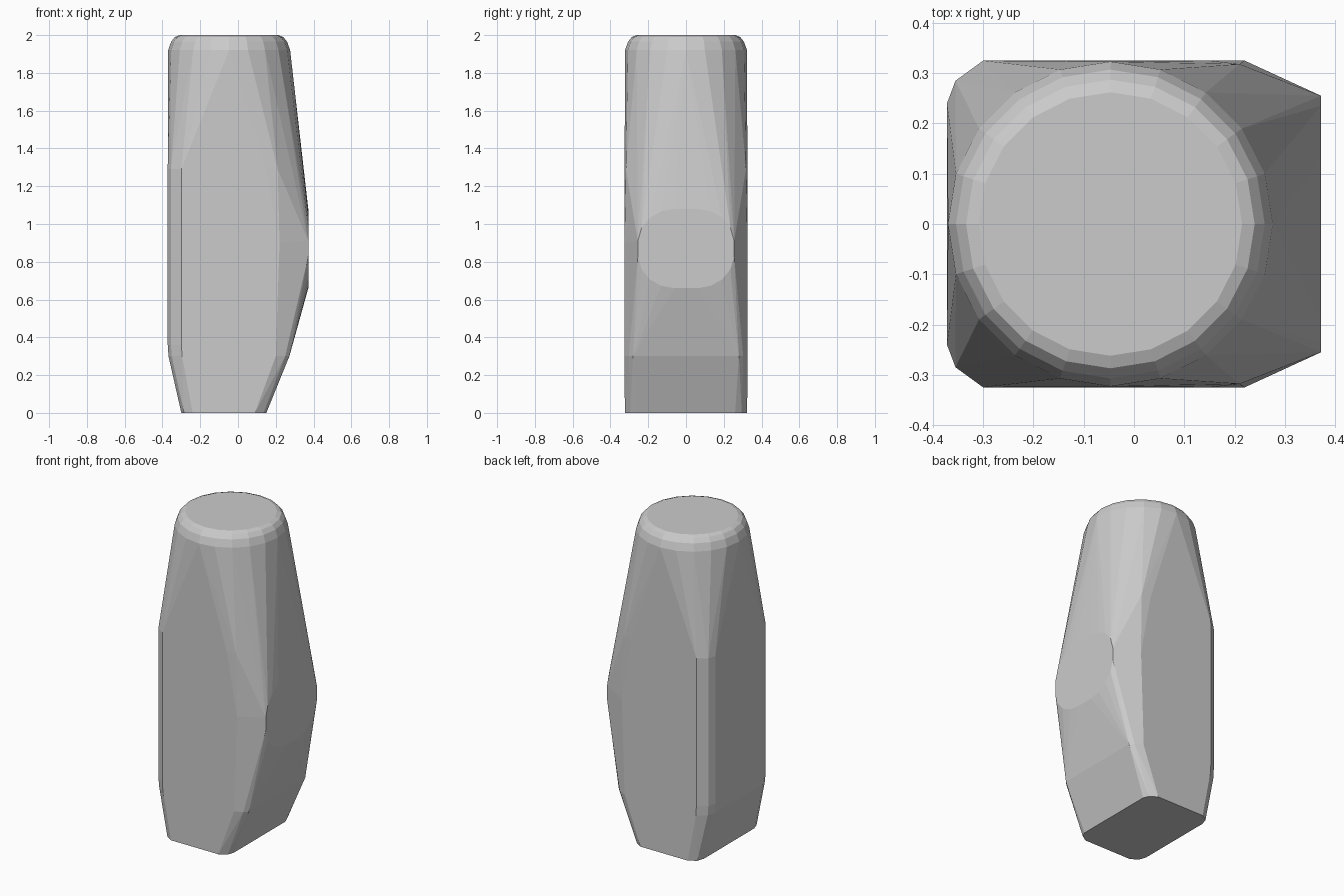
import bpy, bmesh
from math import cos, sin, pi, radians

if "Cube" in bpy.data.objects:
    bpy.data.objects.remove(bpy.data.objects["Cube"])

bm = bmesh.new()


def add(points):
    for p in points:
        bm.verts.new(p)


def ring(z, r, n=20, cx=-0.047):
    # round section towards the top
    add([(cx + r * cos(2 * pi * i / n), r * sin(2 * pi * i / n), z) for i in range(n)])


def section(z, half_profile):
    # section mirrored front to back
    add([(x, s * y, z) for x, y in half_profile for s in (-1, 1)])


# wedge-shaped foot
section(0.0, [(-0.30, 0.25), (-0.285, 0.295), (-0.24, 0.324),
              (0.09, 0.324), (0.135, 0.295), (0.15, 0.26)])
# lower and upper limits of the straight body
left = [(-0.372, 0.24), (-0.355, 0.285), (-0.30, 0.325)]
section(0.30, [(x + 0.004, y) for x, y in left] + [(0.20, 0.325), (0.25, 0.303), (0.272, 0.28)])
section(0.36, left)
section(1.29, left + [(0.15, 0.325), (0.21, 0.318), (0.24, 0.295)])
section(0.90, [(0.22, 0.325)])

# oval flat on the right-hand bulge
for y, z in [(0.255, 0.04), (0.235, 0.11), (0.19, 0.165), (0.13, 0.197), (0.06, 0.21)]:
    add([(0.372, sy * y, 0.87 + sz * z) for sy in (-1, 1) for sz in (-1, 1)])

# rounded top rim
ring(1.92, 0.323)
ring(1.965, 0.307)
ring(1.99, 0.287)
ring(2.0, 0.262)

# skin everything with one convex surface
res = bmesh.ops.convex_hull(bm, input=bm.verts[:])
bmesh.ops.delete(bm, geom=[v for v in bm.verts if not v.link_faces], context='VERTS')
bmesh.ops.dissolve_limit(bm, angle_limit=radians(1), verts=bm.verts[:], edges=bm.edges[:])
bmesh.ops.recalc_face_normals(bm, faces=bm.faces[:])
mesh = bpy.data.meshes.new("faceted_body")
bm.to_mesh(mesh)
bm.free()
body = bpy.data.objects.new("faceted_body", mesh)
bpy.context.collection.objects.link(body)
